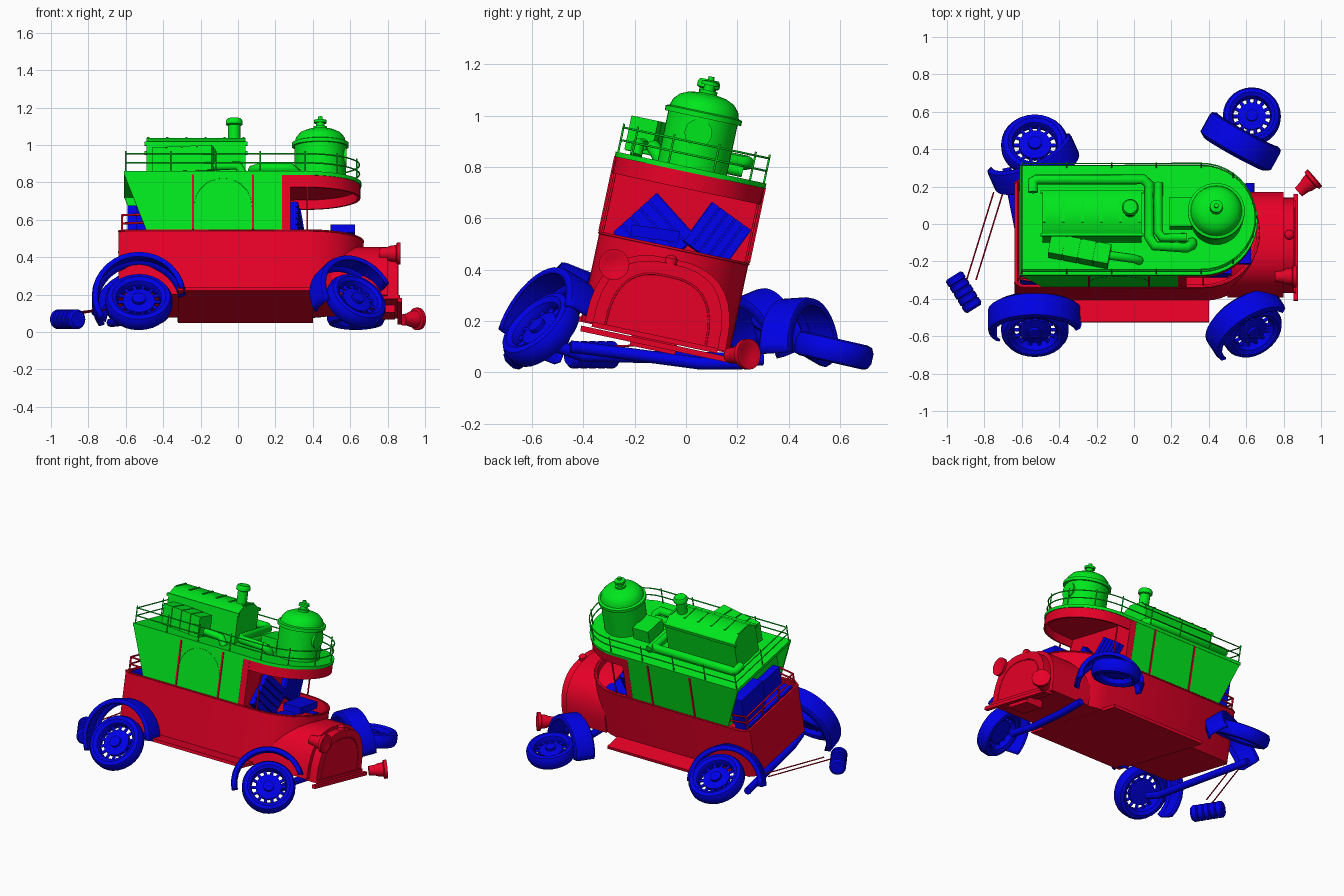
import bpy, bmesh
from math import pi, sin, cos, radians
from mathutils import Matrix, Vector

if "Cube" in bpy.data.objects:
    bpy.data.objects.remove(bpy.data.objects["Cube"])


def material(name, col):
    m = bpy.data.materials.new(name)
    m.use_nodes = True
    m.diffuse_color = (*col, 1)
    m.node_tree.nodes["Principled BSDF"].inputs["Base Color"].default_value = (*col, 1)
    return m


RED = material("red", (0.8, 0.0, 0.02))
GREEN = material("green", (0.0, 0.8, 0.012))
BLUE = material("blue", (0.0, 0.0, 0.8))
WORLD = Matrix()
BODY = Matrix.Translation((0, -0.12, 0.14)) @ Matrix.Rotation(radians(-12), 4, 'X')


def finish(bm, name, mat, M):
    bmesh.ops.recalc_face_normals(bm, faces=bm.faces)
    me = bpy.data.meshes.new(name)
    bm.to_mesh(me)
    bm.free()
    ob = bpy.data.objects.new(name, me)
    bpy.context.collection.objects.link(ob)
    ob.matrix_world = M
    me.materials.append(mat)
    bpy.ops.object.select_all(action='DESELECT')
    bpy.context.view_layer.objects.active = ob
    ob.select_set(True)
    bpy.ops.object.shade_smooth_by_angle(angle=radians(35))
    return ob


def frame(pos, axis, up=(0, 0, 1)):
    # z along axis, y towards up
    z = Vector(axis).normalized()
    y = (Vector(up) - z * z.dot(Vector(up))).normalized()
    return Matrix.Translation(pos) @ Matrix((y.cross(z), y, z)).transposed().to_4x4()


def boxes(name, items, mat, M=BODY, rot=WORLD):
    bm = bmesh.new()
    for c, s in items:
        bmesh.ops.create_cube(bm, size=1, matrix=rot @ Matrix.Translation(c) @ Matrix.Diagonal((*s, 1)))
    return finish(bm, name, mat, M)


def prism(name, pts, vec, mat, M=BODY, hollow=0):
    bm = bmesh.new()
    base = bm.faces.new([bm.verts.new(p) for p in pts])
    out = bmesh.ops.extrude_face_region(bm, geom=[base], use_keep_orig=True)["geom"]
    cap = [g for g in out if isinstance(g, bmesh.types.BMFace)][0]
    bmesh.ops.translate(bm, verts=list(cap.verts), vec=vec)
    bmesh.ops.recalc_face_normals(bm, faces=bm.faces)
    if hollow:
        for t in (0.015, 0.001):
            bmesh.ops.inset_region(bm, faces=[cap], thickness=t)
        bmesh.ops.translate(bm, verts=list(cap.verts), vec=Vector(vec).normalized() * -hollow)
    return finish(bm, name, mat, M)


def lathe(name, prof, mat, M, a0=0, a1=2 * pi, steps=28, thick=0):
    bm = bmesh.new()
    vs = [bm.verts.new((r * cos(a0), r * sin(a0), z)) for r, z in prof]
    es = [bm.edges.new(p) for p in zip(vs, vs[1:])]
    bmesh.ops.spin(bm, geom=vs + es, cent=(0, 0, 0), axis=(0, 0, 1), angle=a1 - a0, steps=steps)
    bmesh.ops.remove_doubles(bm, verts=bm.verts, dist=0.0005)
    ob = finish(bm, name, mat, M)
    if thick:
        ob.modifiers.new("thickness", 'SOLIDIFY').thickness = thick
    return ob


def tubes(name, paths, r, mat, M=BODY):
    cu = bpy.data.curves.new(name, 'CURVE')
    cu.dimensions = '3D'
    cu.bevel_depth, cu.bevel_resolution, cu.use_fill_caps = r, 2, True
    for path in paths:
        sp = cu.splines.new('POLY')
        sp.points.add(len(path) - 1)
        for p, co in zip(sp.points, path):
            p.co = (*co, 1)
    cu.materials.append(mat)
    ob = bpy.data.objects.new(name, cu)
    ob.matrix_world = M
    bpy.context.collection.objects.link(ob)


def bullet(x0, x1, h, z, n=20):
    # plan outline with a round nose
    c = x1 - h
    arc = [(c + h * sin(pi * i / n), -h * cos(pi * i / n), z) for i in range(n + 1)]
    return [(x0, -h, z)] + arc + [(x0, h, z)]


def arch(x, h, top, n=18, power=0.75):
    pts = []
    for i in range(n + 1):
        c, s = cos(pi * i / n), sin(pi * i / n)
        pts.append((x, h * abs(c) ** power * (1 if c > 0 else -1), top * abs(s) ** power))
    return pts


# Lower body, hood and radiator
tub = bullet(-0.60, 0.67, 0.297, 0)
tub = [(-0.64, -0.27, 0)] + tub + [(-0.64, 0.27, 0)]
prism("lower_body", tub, (0, 0, 0.352), RED, hollow=0.17)
prism("hood", arch(0.5, 0.28, 0.31), (0.30, 0, 0), RED)
prism("radiator", arch(0.80, 0.25, 0.29), (0.055, 0, 0), RED)
tubes("radiator_trim", [arch(0.854, 0.2, 0.24)], 0.004, RED)
tubes("body_rim", [[(x, y, 0.350) for x, y, z in tub]], 0.005, RED)
lathe("radiator_cap", [(0, 0), (0.025, 0), (0.025, 0.03), (0.015, 0.04), (0, 0.045)], RED,
      BODY @ Matrix.Translation((0.83, 0, 0.28)), steps=14)
boxes("running_board", [((0.04, 0, 0.005), (0.72, 0.83, 0.02))], RED)
boxes("bumper", [((0.865, 0, -0.03), (0.025, 0.58, 0.022)), ((0.82, 0, -0.005), (0.09, 0.5, 0.02)),
                 ((0.78, 0, -0.03), (0.12, 0.18, 0.05))], RED)

# Cab with sloping rear, roof and visor
for side, y in (("right", -0.297), ("left", 0.285)):
    prism(side + "_cab_wall", [(-0.49, y, 0.35), (0.235, y, 0.35), (0.235, y, 0.66), (-0.61, y, 0.66)],
          (0, 0.012, 0), GREEN)
    yo = -0.298 if y < 0 else 0.298
    boxes(side + "_door_strips", [((x, yo, 0.505), (0.012, 0.008, 0.3)) for x in (-0.24, 0.08)], RED)
tubes("door_arch", [[(-0.08 + 0.155 * cos(pi * i / 14), -0.296, 0.48 + 0.155 * sin(pi * i / 14))
                     for i in range(15)]], 0.002, GREEN)
boxes("cab_back", [((-0.485, 0, 0.5), (0.012, 0.57, 0.31))], GREEN)
boxes("partition", [((0.258, 0, 0.48), (0.045, 0.594, 0.36))], RED)
prism("roof", bullet(-0.61, 0.66, 0.3, 0.652), (0, 0, 0.02), GREEN)
prism("visor", bullet(0.25, 0.655, 0.295, 0.652), (0, 0, -0.065), RED, hollow=0.05)
tubes("windscreen_posts", [[(0.37, y, 0.35), (0.37, y, 0.60)] for y in (-0.285, 0.285)], 0.005, RED)
rear = [(-0.5, -0.28), (-0.62, -0.26), (-0.62, 0.26), (-0.5, 0.28)]
tubes("rear_rail", [[(x, y, z) for x, y in rear] for z in (0.395, 0.44)] +
      [[(-0.62, y, 0.35), (-0.62, y, 0.44)] for y in (-0.26, -0.09, 0.09, 0.26)], 0.006, RED)

# Roof railing
ring = bullet(-0.60, 0.65, 0.29, 0)
posts = [(x, y) for x in (-0.60, -0.36, -0.12, 0.12) for y in (-0.29, 0.29)]
posts += [(x, y) for x, y, z in ring[1:-1:4]] + [(-0.6, 0)]
tubes("roof_railing", [[(x, y, z) for x, y, _ in ring + ring[:1]] for z in (0.72, 0.77)] +
      [[(x, y, 0.67), (x, y, 0.785)] for x, y in posts], 0.004, GREEN)

# Machinery on the roof
gable = [(-0.49, y, z) for y, z in ((-0.12, 0.67), (0.115, 0.67), (0.115, 0.865), (0.055, 0.905),
                                    (-0.06, 0.905), (-0.12, 0.865))]
prism("engine_block", gable, (0.53, 0, 0), GREEN)
boxes("engine_straps", [((-0.48 + 0.102 * i, -0.003, 0.905), (0.012, 0.115, 0.01)) for i in range(6)] +
      [((-0.225, y, 0.86), (0.55, 0.014, 0.02)) for y in (-0.12, 0.115)], GREEN)
lathe("chimney", [(0.033, 0.86), (0.033, 0.985), (0.045, 0.99), (0.045, 1.01), (0.037, 1.022), (0, 1.022)], GREEN,
      BODY @ Matrix.Translation((-0.02, 0.0, 0)), steps=18)
lathe("boiler", [(0.138, 0.67), (0.138, 0.87), (0.152, 0.87), (0.152, 0.89), (0.137, 0.895), (0.13, 0.92),
                 (0.108, 0.945), (0.075, 0.96), (0.035, 0.967), (0.035, 0.98), (0.022, 0.98), (0.022, 1.0),
                 (0.034, 1.0), (0.034, 1.015), (0.012, 1.02), (0.012, 1.035), (0, 1.035)], GREEN,
      BODY @ Matrix.Translation((0.44, 0.005, 0)), steps=36)
lathe("boiler_hatch", [(0.054, -0.04), (0.054, 0.006), (0, 0.006)], GREEN,
      BODY @ frame((0.575, 0.0, 0.81), (1, 0, 0)))
boxes("valve_box", [((0.25, 0.03, 0.71), (0.12, 0.16, 0.09))], GREEN)
slant = Matrix.Translation((-0.29, -0.185, 0.75)) @ Matrix.Rotation(radians(-11), 4, 'Z')
boxes("side_engine", [((0, 0, 0), (0.31, 0.10, 0.13))] +
      [((-0.125 + 0.083 * i, 0, 0.005), (0.076, 0.108, 0.135)) for i in range(4)], GREEN, BODY, slant)
tubes("long_pipe", [[(-0.54, 0.14, 0.735), (-0.54, 0.2, 0.735), (-0.52, 0.21, 0.735), (0.05, 0.21, 0.735),
                     (0.08, 0.185, 0.73), (0.08, -0.10, 0.72), (0.11, -0.15, 0.72), (0.28, -0.16, 0.72),
                     (0.31, -0.14, 0.70), (0.31, -0.12, 0.67)]], 0.028, GREEN)
tubes("short_pipes", [[(0.13, 0.2, 0.7), (0.13, -0.07, 0.7), (0.15, -0.1, 0.7), (0.28, -0.1, 0.7)],
                      [(-0.14, -0.2, 0.72), (0, -0.22, 0.72), (0.03, -0.22, 0.67)]], 0.024, GREEN)

# Loose seats, cushions and rear bench
for name, pos, ang, w in (("driver_seat", (0.31, -0.12, 0.535), 42, 0.23),
                          ("passenger_seat", (0.32, 0.12, 0.53), -36, 0.19)):
    M = Matrix.Translation(pos) @ Matrix.Rotation(radians(ang), 4, 'X') @ Matrix.Rotation(radians(-8), 4, 'Y')
    boxes(name, [((0, 0, 0), (0.03, w, w))] +
          [((0.015, w * (i - 2) / 5, 0), (0.025, w / 6, w)) for i in range(5)], BLUE, M)
boxes("front_cushion", [((0.44, 0, 0.24), (0.16, 0.42, 0.1))], BLUE)
boxes("loose_cushion", [((0, 0, 0), (0.13, 0.19, 0.045))], BLUE,
      Matrix.Translation((0.56, -0.12, 0.54)) @ Matrix.Rotation(radians(-8), 4, 'X'))
boxes("rear_bench", [((-0.545, 0.13, 0.45), (0.09, 0.24, 0.2)), ((-0.52, -0.13, 0.42), (0.05, 0.2, 0.14)),
                     ((-0.56, 0, 0.27), (0.1, 0.5, 0.16))], BLUE)

# Wheels
for name, pos, axis, r in (("rear_right", (-0.53, -0.565, 0.16), (0, -0.72, 0.69), 0.18),
                           ("front_right", (0.63, -0.565, 0.165), (0.43, -0.6, 0.66), 0.168),
                           ("rear_left", (-0.53, 0.42, 0.14), (0, 0.5, 0.86), 0.18),
                           ("front_left", (0.63, 0.575, 0.085), (0, 0.22, 0.97), 0.155)):
    M = frame(pos, axis)
    tyre = [(0.68, -0.036), (0.8, -0.048), (0.93, -0.042), (1, -0.02), (1, 0.02), (0.93, 0.042),
            (0.8, 0.048), (0.68, 0.036), (0.64, 0.02), (0.64, -0.02), (0.68, -0.036)]
    lathe(name + "_tyre", [(r * a, b) for a, b in tyre], BLUE, M)
    lathe(name + "_hub", [(0, -0.02), (0.48 * r, -0.015), (0.48 * r, 0.012), (0.2 * r, 0.018), (0.2 * r, 0.035),
                          (0, 0.04)], BLUE, M)
    tubes(name + "_spokes", [[(r * k * cos(i * pi / 7), r * k * sin(i * pi / 7), 0) for k in (0.4, 0.67)]
                             for i in range(14)], 0.01, BLUE, M)

# Mudguards
for name, pos, axis, r, a0, a1 in (
        ("rear_right", (-0.53, -0.515, 0.175), (0, -0.93, 0.37), 0.252, 10, 212),
        ("front_right", (0.61, -0.545, 0.18), (0.48, -0.74, 0.46), 0.23, 15, 192),
        ("rear_left", (-0.54, 0.33, 0.08), (-0.38, 0.85, 0.35), 0.245, 0, 180),
        ("front_left", (0.57, 0.44, 0.075), (0.48, 0.87, 0.06), 0.215, 0, 180)):
    lathe(name + "_mudguard", [(r - 0.03, 0.075), (r - 0.005, 0.065), (r, 0.045), (r, -0.055), (r - 0.03, -0.075)],
          BLUE, frame(pos, axis), radians(a0), radians(a1), 18, 0.012)

# Axles, barrel and trailing rods
tubes("axles", [[(-0.53, -0.5, 0.1), (-0.54, -0.4, 0.065), (-0.68, 0.3, 0.05)],
                [(0.62, -0.45, 0.1), (0.6, -0.25, 0.075), (0.62, 0.05, 0.035), (0.62, 0.22, 0.035)]],
      0.024, BLUE, WORLD)
prof = [(0, -0.105), (0.042, -0.105)]
for i in range(5):
    z = -0.095 + 0.04 * i
    prof += [(0.053, z), (0.053, z + 0.027), (0.047, z + 0.033)]
lathe("barrel", prof + [(0.042, 0.105), (0, 0.105)], BLUE, frame((-0.91, -0.365, 0.068), (0.5, -0.8, 0)), steps=20)
tubes("trailing_rods", [[(-0.895 + d, -0.3, 0.1), (-0.75 + d, 0.17, 0.12)] for d in (0, 0.05)], 0.004, RED, WORLD)

# Headlamps, one fallen off
lamp = [(0, -0.06), (0.03, -0.06), (0.034, -0.02), (0.042, 0), (0.046, 0.03), (0.06, 0.035), (0.06, 0.055),
        (0.05, 0.055), (0.03, 0.045), (0, 0.045)]
lathe("right_headlamp", lamp, RED, BODY @ frame((0.815, -0.215, 0.24), (1, 0, 0)), steps=20)
lathe("fallen_headlamp", lamp, RED, frame((0.925, 0.21, 0.068), (0.75, 0.65, 0.05)), steps=20)
